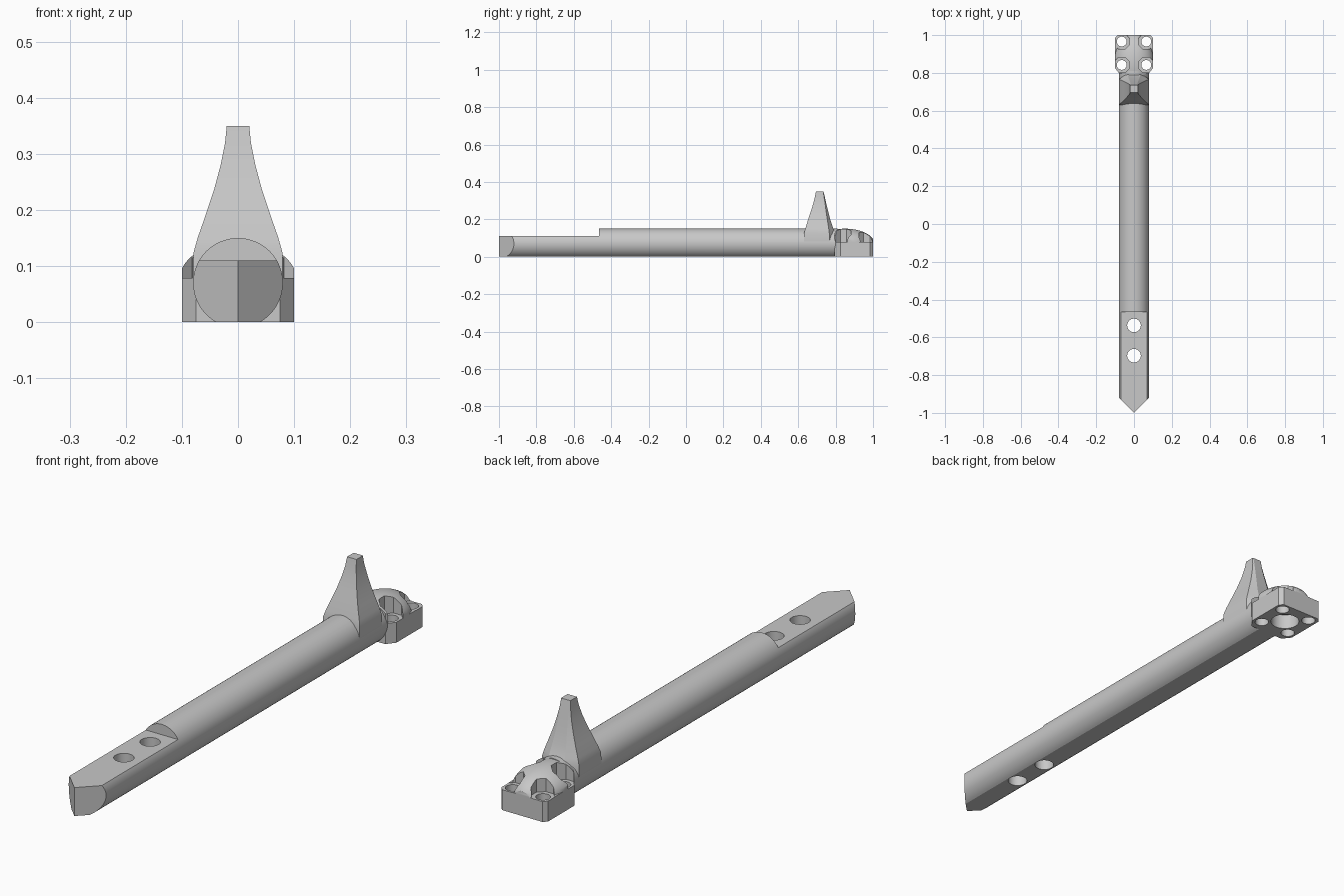
import bpy, bmesh, math

if "Cube" in bpy.data.objects:
    bpy.data.objects.remove(bpy.data.objects["Cube"], do_unlink=True)

grey = bpy.data.materials.new("plain grey")
grey.use_nodes = True
grey.diffuse_color = (0.58, 0.58, 0.58, 1)
grey.node_tree.nodes["Principled BSDF"].inputs["Base Color"].default_value = (0.58, 0.58, 0.58, 1)


def add_object(name, bm):
    bm.normal_update()
    if bm.calc_volume(signed=True) < 0:
        bmesh.ops.reverse_faces(bm, faces=bm.faces)
    mesh = bpy.data.meshes.new(name)
    bm.to_mesh(mesh)
    bm.free()
    mesh.materials.append(grey)
    obj = bpy.data.objects.new(name, mesh)
    bpy.context.collection.objects.link(obj)
    return obj


def loft(name, rings):
    """Skin a stack of equal-length rings and cap both ends."""
    bm = bmesh.new()
    loops = [[bm.verts.new(p) for p in ring] for ring in rings]
    n = len(loops[0])
    for low, high in zip(loops, loops[1:]):
        for i in range(n):
            j = (i + 1) % n
            bm.faces.new((low[i], low[j], high[j], high[i]))
    bm.faces.new(loops[0][::-1])
    bm.faces.new(loops[-1])
    return add_object(name, bm)


def prism(name, outline, z0, z1):
    return loft(name, [[(x, y, z) for x, y in outline] for z in (z0, z1)])


def disc(name, x, y, r, z0, z1, sides=32):
    angles = [2 * math.pi * (i + 0.5) / sides for i in range(sides)]
    return prism(name, [(x + r * math.cos(a), y + r * math.sin(a)) for a in angles], z0, z1)


def mirrored(half):
    return half + [(-x, y) for x, y in reversed(half) if x > 0]


def combine(obj, other, operation):
    mod = obj.modifiers.new("cut", "BOOLEAN")
    mod.operation = operation
    mod.solver = "EXACT"
    mod.object = other
    bpy.context.view_layer.objects.active = obj
    bpy.ops.object.modifier_apply(modifier=mod.name)
    bpy.data.objects.remove(other, do_unlink=True)


# Round shaft with a wedge tip
circle = [(0.08 * math.cos(math.tau * i / 64), 0.07 + 0.08 * math.sin(math.tau * i / 64)) for i in range(64)]
rod = loft("rod", [[(x, y, z) for x, z in circle] for y in (-1.1, 0.81)])
tip_plan = mirrored([(0, -1), (0.1, -0.9), (0.1, 0.9)])
combine(rod, prism("tip_trim", tip_plan, -0.1, 0.3), "INTERSECT")

# Flat underside and stepped tongue, from one side profile
side_profile = [(-1.2, 0), (0.9, 0), (0.9, 0.2), (-0.465, 0.2), (-0.465, 0.11), (-1.2, 0.11)]
side_trim = loft("side_trim", [[(x, y, z) for y, z in side_profile] for x in (-0.2, 0.2)])
combine(rod, side_trim, "INTERSECT")

# Two bolt holes through the tongue
for y in (-0.537, -0.697):
    combine(rod, disc("bolt_cutter", 0, y, 0.036, -0.1, 0.3), "DIFFERENCE")

# Upright post: height, half width, front y, shoulder y, rear half width, rear y
levels = [
    (0.08, 0.079, 0.63, 0.768, 0.036, 0.80),
    (0.125, 0.079, 0.631, 0.766, 0.036, 0.80),
    (0.15, 0.072, 0.638, 0.763, 0.033, 0.788),
    (0.19, 0.058, 0.65, 0.757, 0.029, 0.774),
    (0.235, 0.043, 0.665, 0.75, 0.024, 0.762),
    (0.28, 0.031, 0.679, 0.744, 0.02, 0.751),
    (0.32, 0.023, 0.689, 0.738, 0.018, 0.742),
    (0.35, 0.02, 0.695, 0.734, 0.017, 0.735),
]
post = loft("upright_post", [
    [(x, y, z) for x, y in mirrored([(w, front), (w, side), (r, rear)])]
    for z, w, front, side, r, rear in levels])

# Mounting head: block with a domed top
plan = mirrored([(0.075, 0.793), (0.1, 0.825), (0.1, 0.985), (0.087, 1)])
bm = bmesh.new()
bmesh.ops.create_uvsphere(bm, u_segments=48, v_segments=32, radius=1)
for v in bm.verts:
    v.co = (v.co.x * 0.106, 0.85 + v.co.y * 0.158, 0.07 + v.co.z * 0.08)
head = add_object("mounting_head", bm)
combine(head, prism("dome_trim", plan, 0.02, 0.3), "INTERSECT")
combine(head, prism("head_block", plan, 0, 0.08), "UNION")

# Corner screw pockets and holes, plus the round recess underneath
for x in (-0.065, 0.065):
    for y in (0.842, 0.966):
        for part in (rod, head):
            combine(part, disc("pocket_cutter", x, y, 0.044, 0.079, 0.3, 8), "DIFFERENCE")
        combine(head, disc("screw_cutter", x, y, 0.026, -0.1, 0.3), "DIFFERENCE")
combine(head, disc("recess_cutter", 0, 0.903, 0.054, -0.1, 0.06), "DIFFERENCE")

# Smooth the curved surfaces, keep the machined edges sharp
for obj in bpy.context.view_layer.objects:
    obj.select_set(obj in (rod, post, head))
bpy.context.view_layer.objects.active = rod
bpy.ops.object.shade_smooth_by_angle(angle=math.radians(25))
